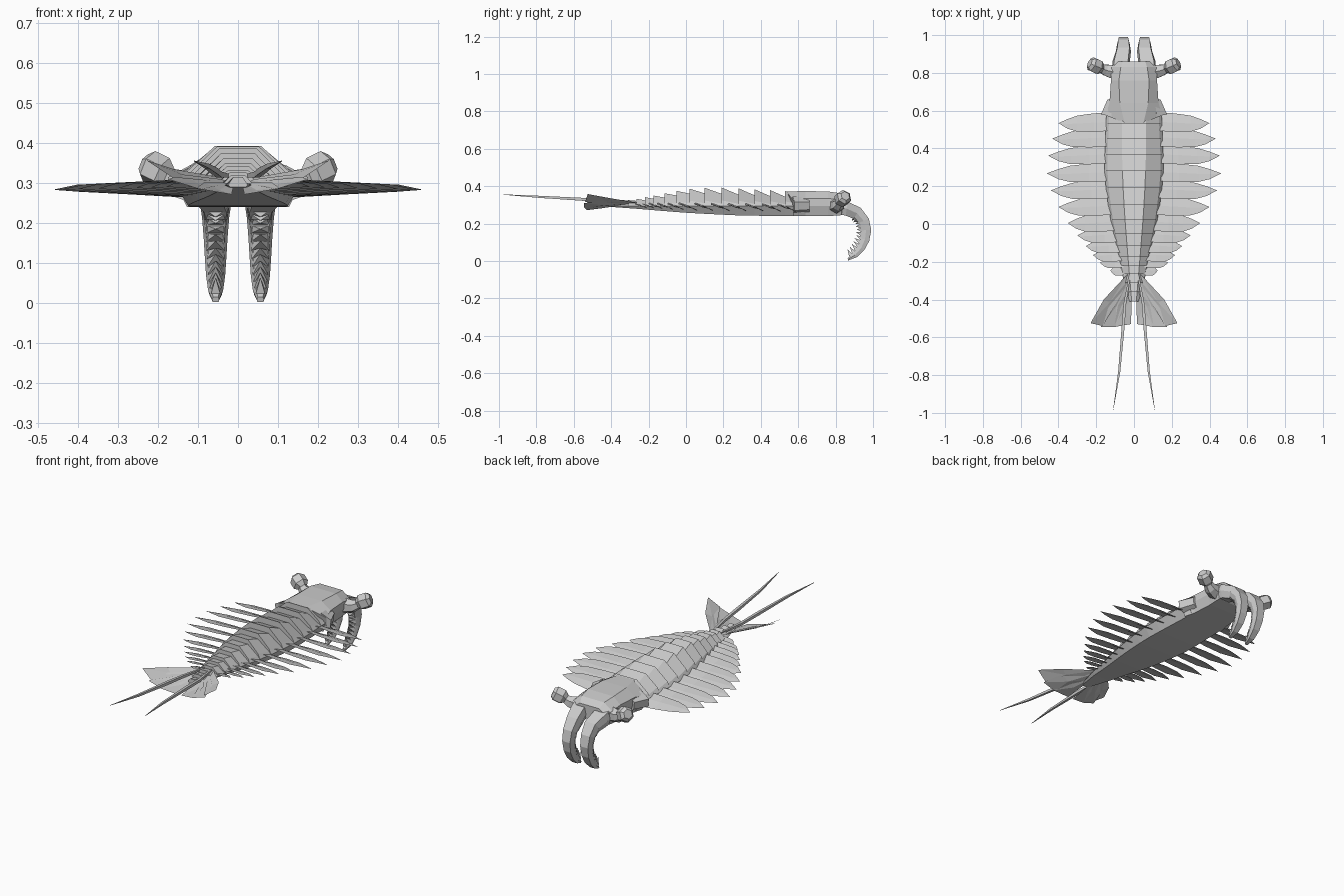
import bpy, math
from mathutils import Vector

if "Cube" in bpy.data.objects:
    bpy.data.objects.remove(bpy.data.objects["Cube"])


def make(name, verts, faces):
    me = bpy.data.meshes.new(name)
    me.from_pydata([tuple(v) for v in verts], [], faces)
    me.update()
    ob = bpy.data.objects.new(name, me)
    bpy.context.collection.objects.link(ob)
    return ob


def loft(name, rings):
    """Closed skin through rings of equal point count, capped at both ends."""
    n = len(rings[0])
    verts = [v for r in rings for v in r]
    faces = [(i * n + j, i * n + (j + 1) % n, (i + 1) * n + (j + 1) % n, (i + 1) * n + j)
             for i in range(len(rings) - 1) for j in range(n)]
    faces += [tuple(range(n))[::-1], tuple(range(len(verts) - n, len(verts)))]
    return make(name, verts, faces)


def mirror(ob):
    ob.modifiers.new("mirror", 'MIRROR')
    return ob


def lerp(table, y):
    """Interpolate rows (y, a, b, ...) listed from head to tail."""
    if y >= table[0][0]:
        return table[0][1:]
    for p, q in zip(table, table[1:]):
        if y >= q[0]:
            t = (p[0] - y) / (p[0] - q[0])
            return tuple(a + (b - a) * t for a, b in zip(p[1:], q[1:]))
    return table[-1][1:]


# body outline: y, half width, half width of flat back, top z, bottom z
BODY = [(.60, .145, .065, .37, .24), (.30, .158, .062, .388, .243), (.15, .145, .056, .395, .25),
        (0, .12, .046, .385, .258), (-.15, .085, .034, .355, .27), (-.27, .062, .024, .332, .28),
        (-.41, .024, .012, .315, .29)]


def body_ring(y, drop):
    w, f, t, b = lerp(BODY, y)
    half = [(f, t - drop), (w * .9, .325 - drop * .5 - (.395 - t) * .3), (w, .295), (w * .8, b)]
    return [Vector((x, y, z)) for x, z in half] + [Vector((-x, y, z)) for x, z in half[::-1]]


# overlapping back plates, each rising towards its rear edge
edges = [.62, .53, .45, .365, .28, .19, .10, .02, -.05, -.115, -.175, -.22, -.265, -.31, -.36, -.41]
for i, (a, b) in enumerate(zip(edges, edges[1:])):
    loft("body_segment_%d" % (i + 1), [body_ring(a, .03 * (a - b) / .08), body_ring(b, 0)])

# side flaps: tip y and tip x
tips = [(.534, .40), (.452, .433), (.362, .455), (.268, .462), (.178, .44), (.09, .40), (.005, .35),
        (-.06, .30), (-.117, .255), (-.165, .217), (-.205, .18), (-.245, .125)]
for i, (ty, tx) in enumerate(tips):
    root = lerp(BODY, ty)[0] * .75
    k = max(.62, min(1, (edges[i] - edges[i + 1]) / .08))
    zc = .285 + i * .001
    verts = []
    for s, le, te in [(0, .055, -.04), (.35, .052, -.046), (.65, .04, -.045), (.83, .022, -.03)]:
        x = root + (tx - root) * s
        h = .022 * (1 - s * .75) * k
        verts += [(x, ty + le * k, zc - h), (x, ty + (le + te) / 2 * k, zc + h * .3),
                  (x, ty + te * k, zc + h)]
    verts.append((tx, ty, .281 + i * .001))
    faces = [(r * 3 + j, r * 3 + 3 + j, r * 3 + 4 + j, r * 3 + 1 + j) for r in range(3) for j in range(2)]
    faces += [(9, 12, 10), (10, 12, 11)]
    mirror(make("side_flap_%d" % (i + 1), verts, faces))


# head shield
def head_ring(y, w, f, top, mid, bot, y_mid=0):
    half = [(f, y - y_mid, top), (w, y, mid), (w, y, mid - .04), (w * .85, y, bot)]
    return [Vector(p) for p in half] + [Vector((-x, yy, z)) for x, yy, z in half[::-1]]


loft("head", [head_ring(.575, .15, .05, .372, .325, .24, .04), head_ring(.64, .13, .075, .374, .335, .24),
              head_ring(.76, .122, .08, .372, .335, .24), head_ring(.83, .12, .07, .362, .325, .245),
              head_ring(.86, .095, .06, .335, .31, .26)])

# cheek plates
mirror(loft("cheek_plate", [
    [Vector((.10, .57, .245)), Vector((.17, .58, .27)), Vector((.175, .58, .315)), Vector((.12, .57, .345))],
    [Vector((.10, .66, .25)), Vector((.135, .66, .275)), Vector((.14, .66, .315)), Vector((.11, .66, .34))]]))


# tubes along a path, used for stalks, eyes and tail streamers
def tube(name, path, radii, n):
    rings = []
    for i, p in enumerate(path):
        d = (Vector(path[min(i + 1, len(path) - 1)]) - Vector(path[max(i - 1, 0)])).normalized()
        u = d.cross(Vector((0, 0, 1))).normalized()
        v = u.cross(d)
        rings.append([Vector(p) + radii[i] * (u * math.cos(a) + v * math.sin(a))
                      for a in [2 * math.pi * (j + .5) / n for j in range(n)]])
    return mirror(loft(name, rings))


tube("eye_stalk", [(.09, .80, .295), (.15, .815, .30), (.185, .828, .318)], [.045, .034, .022], 6)
tube("eye", [(.17, .825, .315), (.188, .83, .325), (.222, .846, .342), (.235, .852, .348)],
     [.024, .042, .042, .026], 6)

# grasping claws: y, z, outward (y, z) direction, depth, half width
claw = [(.80, .295, 90, .085, .05), (.86, .28, 80, .075, .046), (.915, .255, 55, .07, .04),
        (.95, .215, 25, .06, .034), (.963, .165, 2, .055, .03), (.957, .115, -18, .048, .027),
        (.937, .07, -38, .04, .024), (.905, .033, -58, .03, .019), (.866, .009, -75, .012, .009)]
rings = []
for y, z, ang, d, w in claw:
    c, s = math.cos(math.radians(ang)), math.sin(math.radians(ang))
    cx = .056 + (.012 if y < .9 and z > .2 else 0)
    rings.append([Vector((cx + sx * w * k, y + c * d / 2 * e, z + s * d / 2 * e))
                  for sx, k, e in [(-1, .8, 1), (1, .8, 1), (1, 1, 0), (1, .7, -1), (-1, .7, -1), (-1, 1, 0)]])
mirror(loft("claw", rings))

# spines along the inner side of each claw
for i, (p, q) in enumerate(zip(claw[2:], claw[3:])):
    for t in (.0, .5):
        y, z, ang, d, w = [a + (b - a) * t for a, b in zip(p, q)]
        c, s = math.cos(math.radians(ang)), math.sin(math.radians(ang))
        iy, iz = y - c * d * .4, z - s * d * .4
        base = [Vector((.056 + sx * w * .8, iy + sg * s * .011, iz - sg * c * .011))
                for sx, sg in [(-1, -1), (1, -1), (1, 1), (-1, 1)]]
        tip = Vector((.056, iy - c * .03 + s * .008, iz - s * .03 + .008))
        mirror(make("claw_spine", base + [tip],
                    [(0, 1, 4), (1, 2, 4), (2, 3, 4), (3, 0, 4), (3, 2, 1, 0)]))

# tail fan blades: root, outer edge end, tip, inner edge end
blades = [[(.03, -.26, .312), (.16, -.40, .335), (.23, -.525, .358), (.165, -.54, .315), (.06, -.36, .305)],
          [(.025, -.29, .308), (.14, -.43, .322), (.175, -.545, .31), (.095, -.545, .285), (.035, -.37, .297)],
          [(.015, -.33, .302), (.085, -.43, .302), (.105, -.545, .287), (.016, -.53, .272), (.012, -.40, .29)]]
for i, pts in enumerate(blades):
    mid = sum((Vector(p) for p in pts), Vector()) / 5 - Vector((0, 0, .008))
    mirror(make("tail_blade_%d" % (i + 1), [Vector(p) for p in pts] + [mid],
                [(j, (j + 1) % 5, 5) for j in range(5)]))

# long tail streamers
tube("tail_streamer", [(.022, -.27, .318), (.048, -.42, .322), (.058, -.55, .33), (.078, -.78, .343),
                       (.11, -.985, .356)], [.006, .01, .011, .008, .001], 4)
